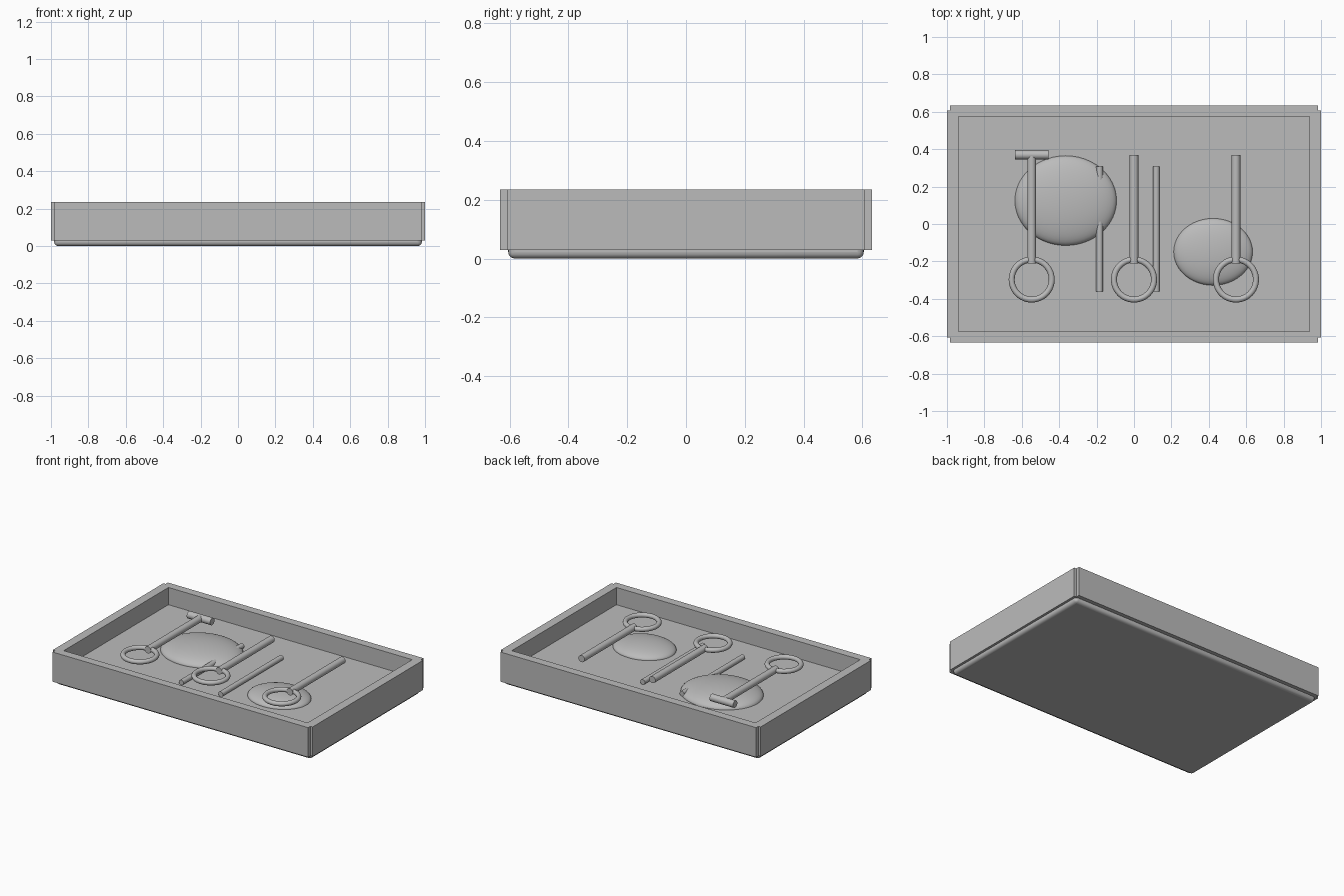
import bpy
from math import pi

if "Cube" in bpy.data.objects:
    bpy.data.objects.remove(bpy.data.objects["Cube"], do_unlink=True)

grey = bpy.data.materials.new("plain grey")
grey.use_nodes = True
colour = (0.5, 0.5, 0.5, 1)
grey.diffuse_color = colour
grey.node_tree.nodes["Principled BSDF"].inputs["Base Color"].default_value = colour

FLOOR = 0.115   # top of the tray base
TOOL_Z = 0.205  # height of the ring-handled tools


def finish(name, smooth=True):
    obj = bpy.context.object
    obj.name = name
    obj.data.materials.append(grey)
    if smooth:
        bpy.ops.object.shade_smooth_by_angle()
    return obj


def box(name, loc, size, bevel=0):
    bpy.ops.mesh.primitive_cube_add(size=1, location=loc)
    obj = bpy.context.object
    obj.scale = size
    bpy.ops.object.transform_apply(location=False, rotation=False, scale=True)
    if bevel:
        mod = obj.modifiers.new("Bevel", "BEVEL")
        mod.width = bevel
        mod.segments = 4
    return finish(name, smooth=bool(bevel))


def rod(name, loc, length, radius, rotation):
    bpy.ops.mesh.primitive_cylinder_add(vertices=32, radius=radius, depth=length,
                                        location=loc, rotation=rotation)
    return finish(name)


def dome(name, x, y, rx, ry, height):
    bpy.ops.mesh.primitive_uv_sphere_add(segments=48, ring_count=24, location=(x, y, FLOOR))
    bpy.context.object.scale = (rx, ry, height)
    bpy.ops.object.transform_apply(location=False, rotation=False, scale=True)
    return finish(name)


# Tray base and four walls
box("tray_base", (0, 0, FLOOR / 2), (1.966, 1.21, FLOOR), bevel=0.022)
for side, label in ((-1, "front"), (1, "back")):
    box(label + "_wall", (0, side * 0.604, 0.132), (1.966, 0.058, 0.206))
for side, label in ((-1, "right"), (1, "left")):
    box(label + "_wall", (side * 0.969, 0, 0.132), (0.062, 1.214, 0.206))

# Flattened bowls lying on the floor
dome("large_bowl", -0.365, 0.125, 0.272, 0.24, 0.063)
dome("small_bowl", 0.423, -0.149, 0.211, 0.179, 0.05)

# Tools with ring handles
along_y = (pi / 2, 0, 0)
for x, label in ((-0.547, "right"), (0, "middle"), (0.545, "left")):
    rod(label + "_tool_shaft", (x, 0.08, TOOL_Z), 0.58, 0.0235, along_y)
    bpy.ops.mesh.primitive_torus_add(location=(x, -0.297, TOOL_Z), major_radius=0.107,
                                     minor_radius=0.016, major_segments=48, minor_segments=16)
    finish(label + "_tool_ring")
rod("tool_crossbar", (-0.547, 0.37, TOOL_Z), 0.18, 0.0245, (0, pi / 2, 0))

# Thin sticks on the floor
for x, label in ((-0.184, "right"), (0.119, "left")):
    rod(label + "_thin_stick", (x, -0.027, FLOOR + 0.018), 0.668, 0.018, along_y)
